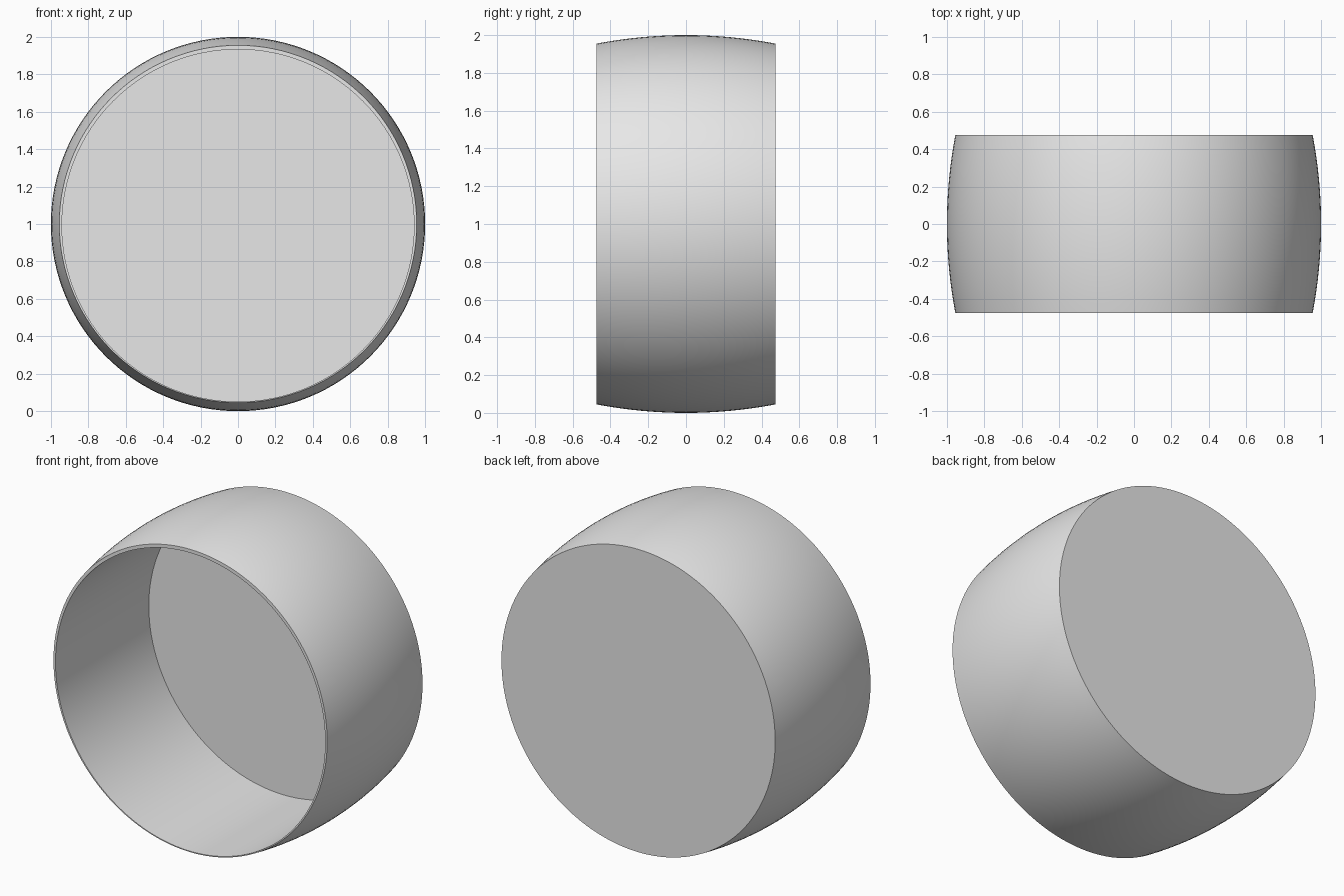
import bpy, bmesh, math

cube = bpy.data.objects.get("Cube")
if cube:
    bpy.data.objects.remove(cube, do_unlink=True)

SIDES = 128
HALF = 0.475        # half the depth of the cup
BULGE = 0.045       # how far the wall swells at its middle
STEPS = 16

grey = bpy.data.materials.new("light_grey")
grey.use_nodes = True
colour = (0.8, 0.8, 0.8, 1)
grey.diffuse_color = colour
grey.node_tree.nodes["Principled BSDF"].inputs["Base Color"].default_value = colour

bm = bmesh.new()


def ring(y, radius, z=1.0):
    """Circle of vertices around the y axis."""
    angles = [2 * math.pi * i / SIDES for i in range(SIDES)]
    return [bm.verts.new((radius * math.cos(a), y, z + radius * math.sin(a)))
            for a in angles]


# Outer wall from back to front, swelling in the middle
rings = []
for i in range(STEPS + 1):
    t = 1 - 2 * i / STEPS
    rings.append(ring(HALF * t, 1 - BULGE * t * t))

# Straight cavity, set slightly low in the rim, with a thin back wall
for y in (-HALF, HALF - 0.02):
    rings.append(ring(y, 0.941, 0.992))

# Skin the rings, then close the outer back and the cavity floor
for a, b in zip(rings, rings[1:]):
    for i in range(SIDES):
        j = (i + 1) % SIDES
        bm.faces.new((a[i], a[j], b[j], b[i]))
bm.faces.new(rings[0])
bm.faces.new(rings[-1])
bmesh.ops.recalc_face_normals(bm, faces=bm.faces)

mesh = bpy.data.meshes.new("round_cup")
bm.to_mesh(mesh)
bm.free()
mesh.materials.append(grey)
cup = bpy.data.objects.new("round_cup", mesh)
bpy.context.collection.objects.link(cup)

# Smooth walls with crisp rims
bpy.ops.object.select_all(action="DESELECT")
cup.select_set(True)
bpy.context.view_layer.objects.active = cup
bpy.ops.object.shade_smooth_by_angle(angle=math.radians(30))
